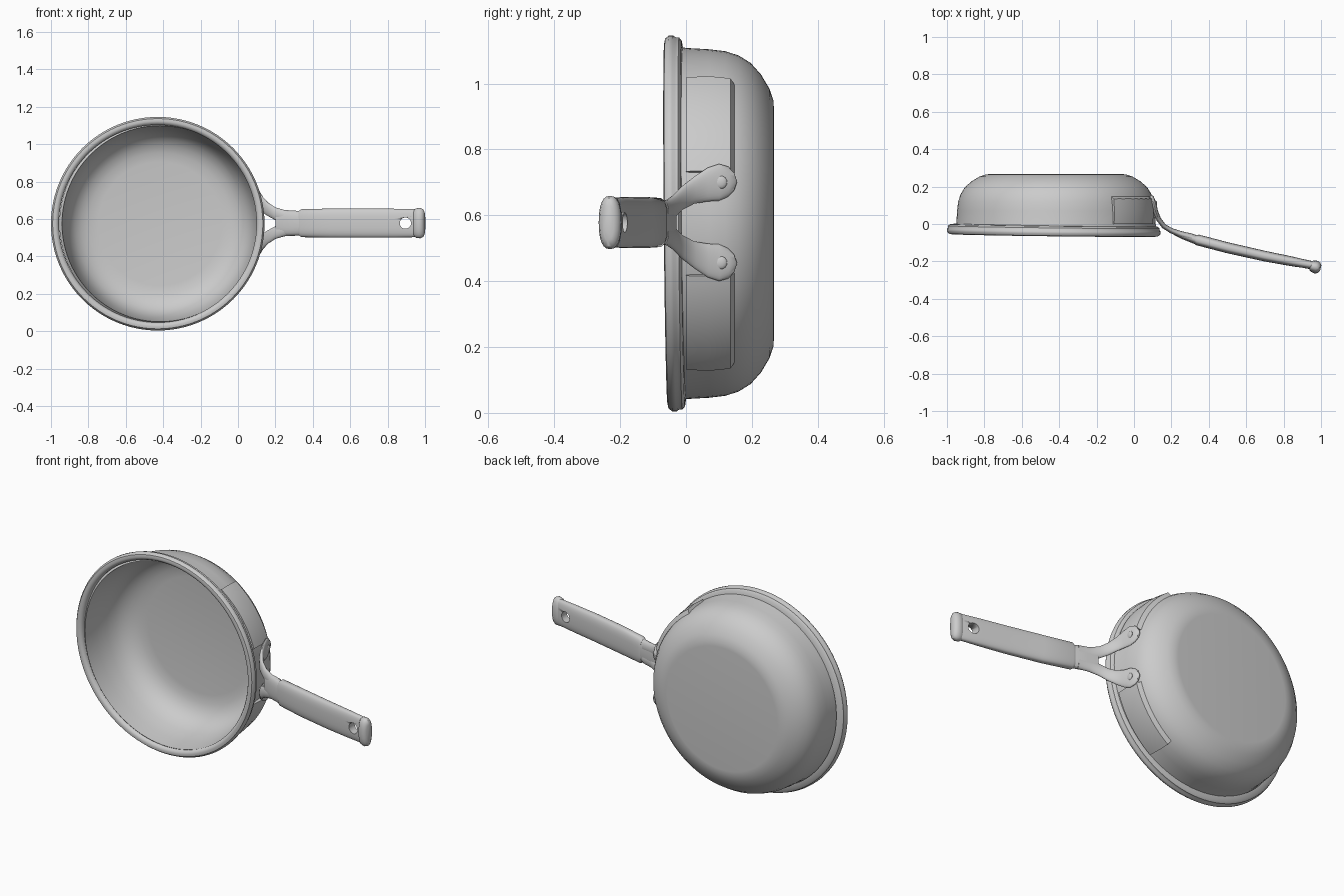
import bpy, bmesh, math
from mathutils import Vector, Matrix

cube = bpy.data.objects.get("Cube")
if cube:
    bpy.data.objects.remove(cube)

RIM_X, BOWL_X, CZ = -0.429, -0.417, 0.575   # centres of rim and bowl
HZ = 0.578                                  # height of the handle axis

steel = bpy.data.materials.new("light grey steel")
steel.use_nodes = True
steel.diffuse_color = (0.6, 0.6, 0.6, 1)
steel.node_tree.nodes["Principled BSDF"].inputs["Base Color"].default_value = (0.6, 0.6, 0.6, 1)


def finish(name, bm, angle=40):
    bmesh.ops.remove_doubles(bm, verts=bm.verts, dist=1e-5)
    bmesh.ops.recalc_face_normals(bm, faces=bm.faces)
    mesh = bpy.data.meshes.new(name)
    bm.to_mesh(mesh)
    bm.free()
    mesh.materials.append(steel)
    ob = bpy.data.objects.new(name, mesh)
    bpy.context.collection.objects.link(ob)
    bpy.ops.object.select_all(action='DESELECT')
    ob.select_set(True)
    bpy.context.view_layer.objects.active = ob
    bpy.ops.object.shade_smooth_by_angle(angle=math.radians(angle))
    return ob


def lathe(name, cx, profile, closed=False, start=0, sweep=360, steps=96):
    """Spin (radius, y) points around a front-to-back axis, from start degrees."""
    bm = bmesh.new()
    cent = Vector((cx, 0, CZ))
    turn = Matrix.Rotation(math.radians(-start), 3, 'Y')
    vs = [bm.verts.new(cent + turn @ Vector((r, y, 0))) for r, y in profile]
    edges = [bm.edges.new(p) for p in zip(vs, vs[1:])]
    if closed:
        edges.append(bm.edges.new((vs[-1], vs[0])))
    bmesh.ops.spin(bm, geom=vs + edges, cent=cent, axis=(0, -1, 0),
                   angle=math.radians(sweep), steps=steps, use_merge=False)
    if sweep < 360:
        bmesh.ops.holes_fill(bm, edges=bm.edges, sides=len(profile))
    return finish(name, bm)


def loft(name, stations, power=2.0, n=24):
    """Join rounded sections (x, y, z, half height, half thickness)."""
    bm = bmesh.new()
    rings = []
    for i, (x, y, z, h, t) in enumerate(stations):
        a, b = stations[max(i - 1, 0)], stations[min(i + 1, len(stations) - 1)]
        tan = Vector((b[0] - a[0], b[1] - a[1], 0)).normalized()
        nor = Vector((-tan.y, tan.x, 0))
        ring = []
        for k in range(n):
            c, s = math.cos(k * math.tau / n), math.sin(k * math.tau / n)
            u = math.copysign(abs(c) ** (2 / power), c) * h
            v = math.copysign(abs(s) ** (2 / power), s) * t
            ring.append(bm.verts.new(Vector((x, y, z + u)) + nor * v))
        rings.append(ring)
    for p, q in zip(rings, rings[1:]):
        for k in range(n):
            bm.faces.new((p[k], p[(k + 1) % n], q[(k + 1) % n], q[k]))
    bm.faces.new(rings[0])
    bm.faces.new(rings[-1])
    return finish(name, bm)


# Pan bowl: inside floor and wall, then outside wall and base
lathe("pan_bowl", BOWL_X, [
    (0, 0.25), (0.33, 0.25), (0.38, 0.244), (0.42, 0.229), (0.455, 0.204),
    (0.481, 0.168), (0.500, 0.12), (0.516, 0.04), (0.524, -0.045), (0.538, -0.03),
    (0.533, 0.0), (0.529, 0.07), (0.523, 0.12), (0.510, 0.16), (0.487, 0.197),
    (0.452, 0.228), (0.41, 0.253), (0.375, 0.265), (0.35, 0.267), (0, 0.265)])

# Rolled rim around the open front, leaning very slightly forward at the handle
rim = lathe("pan_rim", RIM_X, [
    (0.528, -0.045), (0.536, -0.056), (0.548, -0.061), (0.562, -0.058),
    (0.571, -0.046), (0.571, -0.034), (0.565, -0.026), (0.565, -0.016),
    (0.555, -0.008), (0.528, -0.004)], closed=True)
for v in rim.data.vertices:
    v.co.y -= 0.012 * (v.co.x - RIM_X) + 0.009 * (v.co.z - CZ)

# Thin curved plates on the wall either side of the bracket
for label, start in (("upper", 17), ("lower", -55)):
    lathe(label + "_wall_plate", BOWL_X, [
        (0.525, 0.0), (0.542, 0.0), (0.546, 0.07), (0.538, 0.135), (0.515, 0.147)],
        closed=True, start=start, sweep=38, steps=14)

# Forked bracket: two prongs ending in rounded pads on the wall, each riveted
for side, label in ((1, "upper"), (-1, "lower")):
    path = [(0.31, -0.072, 0.033, 0.034, 0.02), (0.25, -0.055, 0.036, 0.034, 0.017),
            (0.20, -0.036, 0.050, 0.034, 0.014), (0.160, -0.012, 0.074, 0.036, 0.013),
            (0.132, 0.025, 0.098, 0.041, 0.013), (0.116, 0.065, 0.115, 0.051, 0.013),
            (0.108, 0.10, 0.122, 0.056, 0.013), (0.100, 0.128, 0.124, 0.046, 0.012),
            (0.094, 0.145, 0.124, 0.028, 0.011), (0.090, 0.152, 0.124, 0.006, 0.006)]
    loft(label + "_prong", [(x, y, HZ + side * z, h, t) for x, y, z, h, t in path])
    bm = bmesh.new()
    bmesh.ops.create_uvsphere(bm, u_segments=16, v_segments=8, radius=0.02)
    for v in bm.verts:
        v.co = Vector((0.116 + v.co.x * 0.4, 0.105 + v.co.y, HZ + side * 0.122 + v.co.z))
    finish(label + "_rivet", bm)

# Collar between the fork and the grip
loft("handle_collar", [
    (0.205, -0.040, HZ, 0.056, 0.012), (0.26, -0.060, HZ, 0.066, 0.020),
    (0.31, -0.076, HZ, 0.066, 0.024), (0.36, -0.094, HZ, 0.066, 0.024)], 2.5)

# Long grip, sloping forward and flattening toward the end
grip = loft("handle_grip", [
    (0.325, -0.080, HZ, 0.064, 0.022), (0.34, -0.085, HZ, 0.075, 0.029),
    (0.50, -0.127, HZ, 0.078, 0.029), (0.70, -0.172, HZ, 0.078, 0.028),
    (0.84, -0.199, HZ, 0.077, 0.026), (0.95, -0.220, HZ, 0.075, 0.022),
    (0.978, -0.226, HZ, 0.068, 0.019)], 2.8, 32)

# Hanging hole through the grip
bm = bmesh.new()
bmesh.ops.create_cone(bm, cap_ends=True, segments=24, radius1=0.03, radius2=0.03, depth=0.3)
for v in bm.verts:
    v.co = Vector((0.895 + v.co.x, -0.21 + v.co.z, HZ + v.co.y))
cutter = finish("hole_cutter", bm)
cutter.hide_render = True
mod = grip.modifiers.new("hole", 'BOOLEAN')
mod.operation = 'DIFFERENCE'
mod.solver = 'EXACT'
mod.object = cutter
bpy.context.view_layer.objects.active = grip
bpy.ops.object.modifier_apply(modifier="hole")
bpy.data.objects.remove(cutter)

# Thicker lip at the end of the handle
loft("handle_end_cap", [
    (0.942, -0.223, HZ, 0.070, 0.022), (0.952, -0.225, HZ, 0.079, 0.031),
    (0.975, -0.231, HZ, 0.081, 0.035), (0.990, -0.234, HZ, 0.074, 0.028),
    (0.998, -0.236, HZ, 0.055, 0.015)], 2.4)
